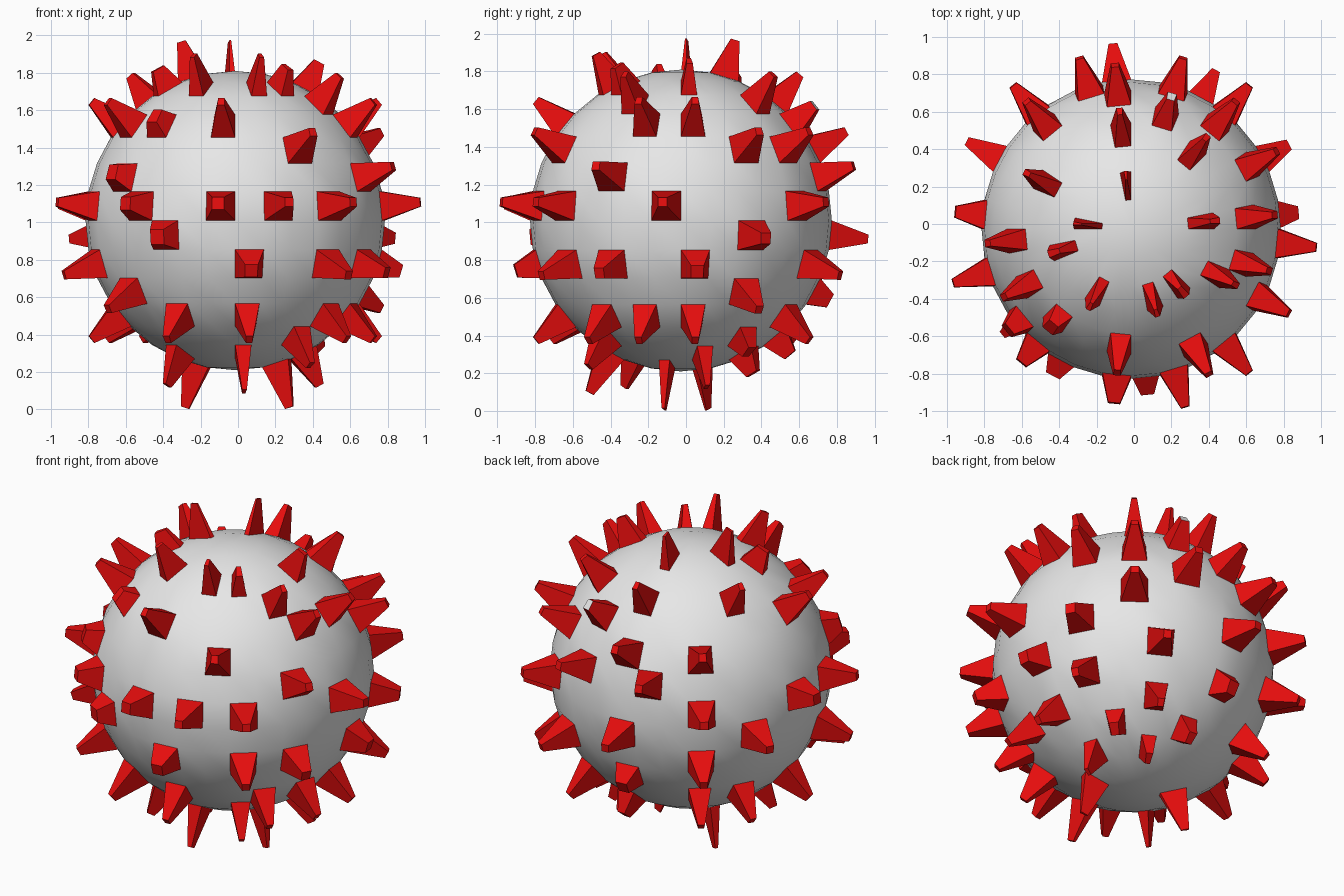
import bpy, bmesh, math
from mathutils import Vector

if "Cube" in bpy.data.objects:
    bpy.data.objects.remove(bpy.data.objects["Cube"])

CENTRE = Vector((-0.015, -0.027, 1.01))
RADIUS = 0.8
STEP = math.radians(11.25)      # 32 segments, 16 rings


def material(name, rgb):
    m = bpy.data.materials.new(name)
    m.diffuse_color = (*rgb, 1.0)
    m.use_nodes = True
    m.node_tree.nodes["Principled BSDF"].inputs["Base Color"].default_value = m.diffuse_color
    return m


grey = material("light grey", (0.8, 0.8, 0.8))
red = material("red", (0.8, 0.004, 0.004))

# Spiked cells: ring above the equator -> columns counted from the front to the right
SPIKES = {
    6: [16, 23],
    5: [-7, -3, 1, 3, 8],
    4: [5, 12, 16, 21],
    3: [-8, -6, -4, -1, 6, 8, 14],
    2: [2, 10, 12, 16, 19],
    1: [-5, 5, 14, 17],
    0: [-7, -4, -1, 1, 3, 7, 12, 19, 23],
    -1: [-3, 10, 16, 21],
    -2: [-7, 0, 3, 5, 8, 13, 19],
    -3: [-5, 10, 16],
    -4: [-8, -3, 0, 4, 6, 8, 13, 19, 21],
    -5: [3, 11, 15],
    -6: [-5, 0, 9, 13],
    -7: [6, 21],
}
# Spikes with a tip distance other than 1.0
REACH = {
    (5, -7): 0.92, (5, 3): 0.93, (5, 8): 0.96, (3, -4): 0.88, (3, 14): 0.96,
    (1, -5): 0.89, (0, -1): 0.94, (0, -4): 0.93, (0, 23): 0.95,
    (-1, -3): 0.89, (-1, 10): 0.96, (-2, 0): 0.92, (-2, 5): 0.96,
    (-2, 8): 0.93, (-3, 16): 0.90, (-5, 11): 0.90, (-5, 15): 0.92,
    (-6, 13): 0.92, (-6, 0): 1.035, (-7, 6): 1.045, (-7, 21): 1.045,
}


def direction(row, col):
    lat, lon = (row + 0.5) * STEP, (col + 0.5) * STEP
    return Vector((math.cos(lat) * math.sin(lon),
                   -math.cos(lat) * math.cos(lon), math.sin(lat)))


# Ball
bm = bmesh.new()
bmesh.ops.create_uvsphere(bm, u_segments=32, v_segments=16, radius=RADIUS)
for f in bm.faces:
    f.smooth = True

# Find the cell under every spike before extruding
faces = list(bm.faces)
centres = [f.calc_center_median().normalized() for f in faces]
cells = []
for row, cols in SPIKES.items():
    for col in cols:
        d = direction(row, col)
        best = max(range(len(faces)), key=lambda i: centres[i].dot(d))
        cells.append((row, col, faces[best]))

# Spikes: extrude each cell outwards and taper it
for row, col, face in cells:
    reach = REACH.get((row, col), 1.0)
    mid = face.calc_center_median()
    tip_mid = mid.normalized() * reach
    taper = 0.3 + max(0.0, 1.0 - reach) * 2.0
    tip = bmesh.ops.extrude_discrete_faces(bm, faces=[face])["faces"][0]
    for v in tip.verts:
        v.co = tip_mid + (v.co - mid) * taper
    sides = {f for e in tip.edges for f in e.link_faces}
    for f in sides:
        f.material_index = 1
        f.smooth = False
    if (row, col) == (3, 14):       # the one pale tip
        tip.material_index = 0

bmesh.ops.translate(bm, verts=bm.verts, vec=CENTRE)
bm.normal_update()
mesh = bpy.data.meshes.new("spiked_ball")
bm.to_mesh(mesh)
bm.free()
mesh.materials.append(grey)
mesh.materials.append(red)
ball = bpy.data.objects.new("spiked_ball", mesh)
bpy.context.collection.objects.link(ball)
